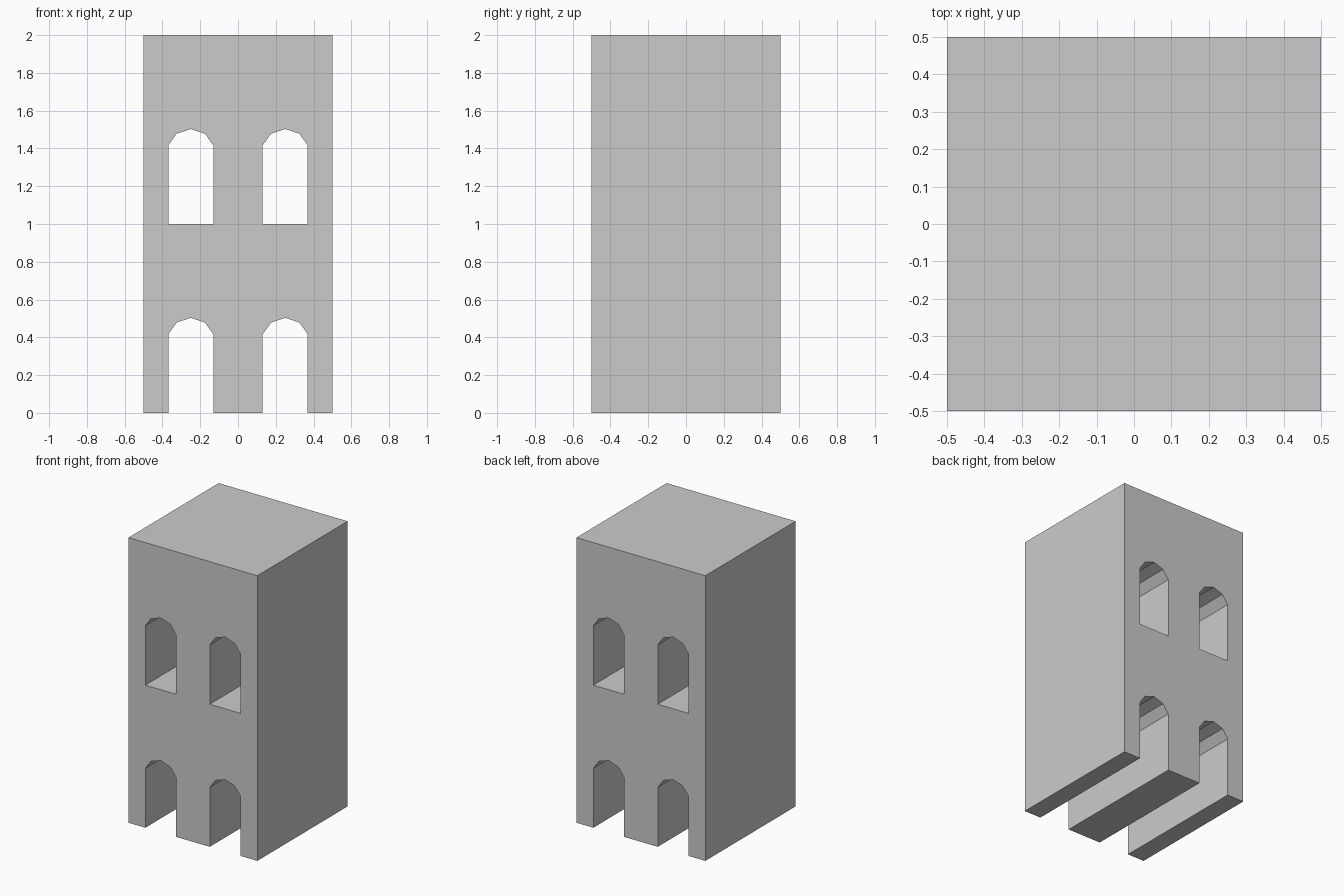
import bpy
import bmesh

if "Cube" in bpy.data.objects:
    bpy.data.objects.remove(bpy.data.objects["Cube"])

# Arch outline relative to its centre line and its floor
ARCH = [(-0.119, 0), (0.119, 0), (0.119, 0.417), (0.075, 0.478),
        (0, 0.503), (-0.075, 0.478), (-0.119, 0.417)]


def make_object(name, bm):
    bmesh.ops.recalc_face_normals(bm, faces=bm.faces)
    mesh = bpy.data.meshes.new(name)
    bm.to_mesh(mesh)
    bm.free()
    obj = bpy.data.objects.new(name, mesh)
    bpy.context.collection.objects.link(obj)
    return obj


def arch_cutter(name, x, z, drop):
    """Arch prism running through the full depth; drop lowers its floor."""
    bm = bmesh.new()
    verts = [bm.verts.new((x + px, -0.6, z + (pz if pz else -drop))) for px, pz in ARCH]
    face = bm.faces.new(verts)
    ext = bmesh.ops.extrude_face_region(bm, geom=[face], use_keep_orig=True)
    moved = [v for v in ext["geom"] if isinstance(v, bmesh.types.BMVert)]
    bmesh.ops.translate(bm, verts=moved, vec=(0, 1.2, 0))
    obj = make_object(name, bm)
    obj.hide_render = True
    return obj


# Tower block
bm = bmesh.new()
bmesh.ops.create_cube(bm, size=1)
for v in bm.verts:
    v.co.z = (v.co.z + 0.5) * 2
tower = make_object("tower_block", bm)

# Two ground passages (open at the bottom) and two upper arched windows
cutters = []
for label, z, drop in (("passage", 0, 0.1), ("window", 1, 0)):
    for x in (-0.25, 0.25):
        cutter = arch_cutter(f"{label}_cutter", x, z, drop)
        cutters.append(cutter)
        mod = tower.modifiers.new(label, "BOOLEAN")
        mod.operation = "DIFFERENCE"
        mod.solver = "EXACT"
        mod.object = cutter

# Apply the cuts and remove the cutters
depsgraph = bpy.context.evaluated_depsgraph_get()
cut_mesh = bpy.data.meshes.new_from_object(tower.evaluated_get(depsgraph))
tower.modifiers.clear()
tower.data = cut_mesh
for cutter in cutters:
    bpy.data.objects.remove(cutter)
